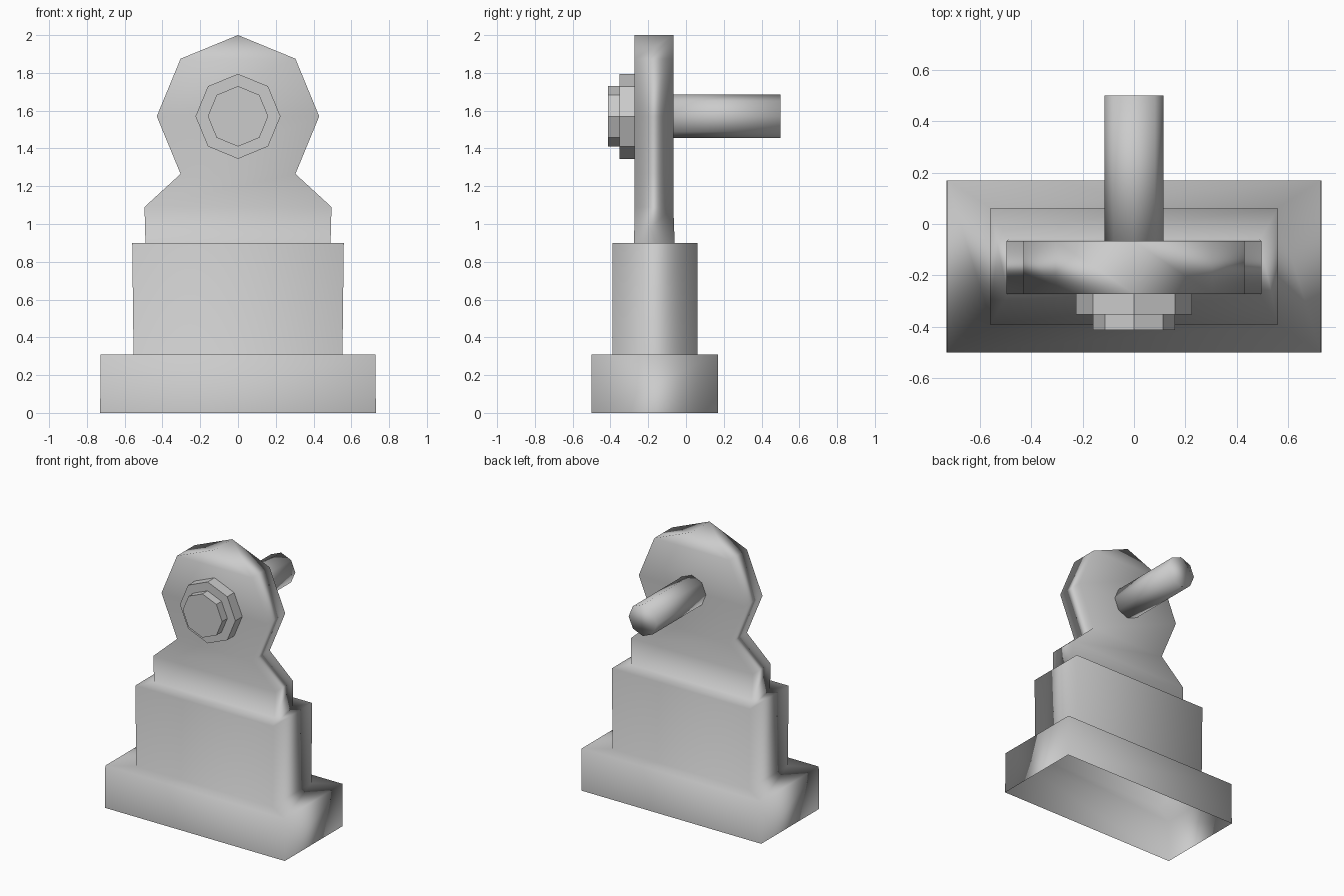
import bpy, bmesh
from math import sin, cos, pi

if "Cube" in bpy.data.objects:
    bpy.data.objects.remove(bpy.data.objects["Cube"])


def make_object(name, bm, smooth, weighted=False):
    bmesh.ops.recalc_face_normals(bm, faces=bm.faces)
    me = bpy.data.meshes.new(name)
    bm.to_mesh(me)
    bm.free()
    for p in me.polygons:
        p.use_smooth = smooth
    ob = bpy.data.objects.new(name, me)
    bpy.context.collection.objects.link(ob)
    if weighted:
        ob.modifiers.new("weighted_normals", 'WEIGHTED_NORMAL')
    return ob


def octagon_bar(name, radius, y0, y1, smooth):
    """Eight-sided bar along y, corner pointing up, centred on the lug eye."""
    bm = bmesh.new()
    rings = [[bm.verts.new((radius * sin(i * pi / 4), y, 1.57 + radius * cos(i * pi / 4)))
              for i in range(8)] for y in (y0, y1)]
    for i in range(8):
        j = (i + 1) % 8
        bm.faces.new((rings[0][i], rings[0][j], rings[1][j], rings[1][i]))
    for ring in rings:
        bm.faces.new(ring)
    return make_object(name, bm, smooth)


# Bracket: base, block and lug in one skin, open underneath
# rows: height, half width, front y, back y
rows = [
    (0.00, 0.73, -0.50, 0.17),
    (0.31, 0.727, -0.50, 0.17),
    (0.31, 0.553, -0.39, 0.06),
    (0.90, 0.56, -0.39, 0.06),
    (0.90, 0.49, -0.275, -0.06),
    (1.09, 0.495, -0.272, -0.067),
    (1.265, 0.304, -0.272, -0.067),
    (1.57, 0.43, -0.272, -0.067),
    (1.875, 0.304, -0.272, -0.067),
]
bm = bmesh.new()
prev = None
for z, hx, y0, y1 in rows:
    ring = [bm.verts.new(c) for c in ((-hx, y0, z), (hx, y0, z), (hx, y1, z), (-hx, y1, z))]
    if prev:
        for i in range(4):
            j = (i + 1) % 4
            bm.faces.new((prev[i], prev[j], ring[j], ring[i]))
    prev = ring
# peak of the lug
f = bm.verts.new((0, -0.272, 2.0))
b = bm.verts.new((0, -0.067, 2.0))
a0, a1, a2, a3 = prev
for face in ((a0, a1, f), (a1, a2, b, f), (a2, a3, b), (a3, a0, f, b)):
    bm.faces.new(face)
make_object("bracket", bm, True, True)

# Pin, washer and nut
octagon_bar("pin", 0.115, -0.10, 0.50, True)
octagon_bar("washer", 0.225, -0.352, -0.26, False)
octagon_bar("nut", 0.16, -0.412, -0.34, False)
